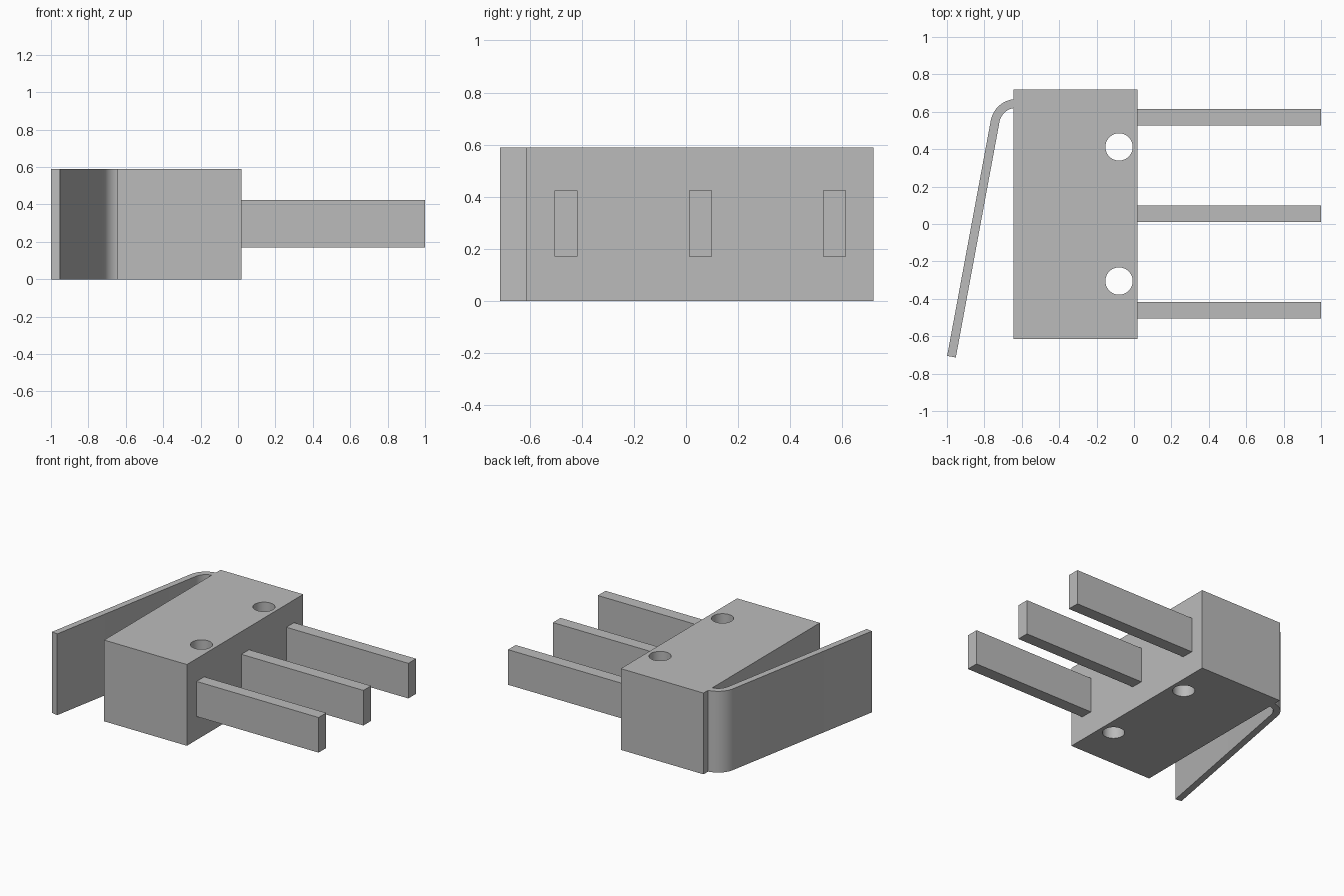
import bpy
import bmesh
from math import radians, cos, sin
from mathutils import Vector

cube = bpy.data.objects.get("Cube")
if cube:
    bpy.data.objects.remove(cube, do_unlink=True)

HEIGHT = 0.59

grey = bpy.data.materials.new("plain_grey")
grey.use_nodes = True
colour = (0.5, 0.5, 0.5, 1)
grey.diffuse_color = colour
grey.node_tree.nodes["Principled BSDF"].inputs["Base Color"].default_value = colour


def extrude_profile(name, points, z0, z1):
    """Closed outline in the xy plane, raised from z0 to z1."""
    bm = bmesh.new()
    base = bm.faces.new([bm.verts.new((x, y, z0)) for x, y in points])
    top = bmesh.ops.extrude_face_region(bm, geom=[base])
    verts = [g for g in top["geom"] if isinstance(g, bmesh.types.BMVert)]
    bmesh.ops.translate(bm, verts=verts, vec=(0, 0, z1 - z0))
    bmesh.ops.recalc_face_normals(bm, faces=bm.faces)
    mesh = bpy.data.meshes.new(name)
    bm.to_mesh(mesh)
    bm.free()
    mesh.materials.append(grey)
    obj = bpy.data.objects.new(name, mesh)
    bpy.context.collection.objects.link(obj)
    return obj


def box(name, x0, x1, y0, y1, z0, z1):
    return extrude_profile(name, [(x0, y0), (x1, y0), (x1, y1), (x0, y1)], z0, z1)


def arc(centre, radius, start, end, steps):
    angles = [radians(start + (end - start) * i / steps) for i in range(steps + 1)]
    return [centre + radius * Vector((cos(a), sin(a))) for a in angles]


def activate(obj):
    bpy.ops.object.select_all(action='DESELECT')
    obj.select_set(True)
    bpy.context.view_layer.objects.active = obj


# Switch housing with two mounting holes
housing = box("housing", -0.645, 0.02, -0.615, 0.72, 0, HEIGHT)
for y in (-0.305, 0.412):
    ring = arc(Vector((-0.08, y)), 0.073, 0, 360, 48)[:-1]
    cutter = extrude_profile("hole_cutter", ring, -0.1, HEIGHT + 0.1)
    cutter.hide_render = True
    activate(housing)
    cut = housing.modifiers.new("mounting_hole", 'BOOLEAN')
    cut.operation = 'DIFFERENCE'
    cut.solver = 'EXACT'
    cut.object = cutter
    bpy.ops.object.modifier_apply(modifier=cut.name)
    bpy.data.objects.remove(cutter, do_unlink=True)

# Bent lever: rounded root at the housing, then a straight blade
tilt = 10.5
bend = Vector((-0.628, 0.528))
blade = 1.28 * Vector((-sin(radians(tilt)), -cos(radians(tilt))))
outer = arc(bend, 0.14, 90, 180 - tilt, 16)
inner = arc(bend, 0.093, 180 - tilt, 90, 16)
outline = outer + [outer[-1] + blade, inner[0] + blade] + inner
lever = extrude_profile("lever", outline, 0, HEIGHT)

# Three terminal blades
for name, y in (("front", -0.46), ("middle", 0.055), ("rear", 0.57)):
    box(name + "_terminal", 0.02, 1, y - 0.044, y + 0.044, 0.17, 0.425)

for obj in (housing, lever):
    activate(obj)
    bpy.ops.object.shade_smooth_by_angle(angle=radians(30))
